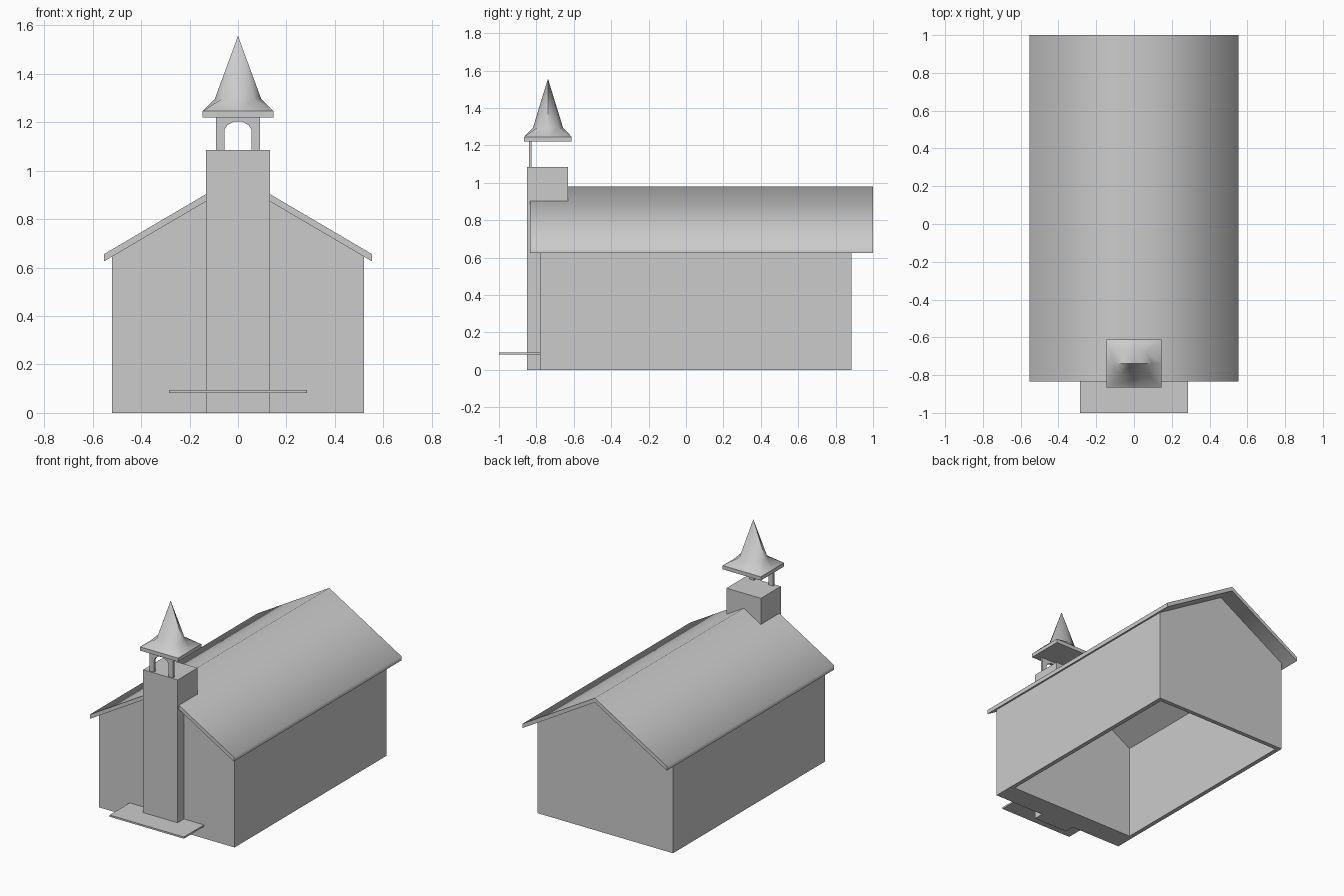
import bpy, bmesh, math

if "Cube" in bpy.data.objects:
    bpy.data.objects.remove(bpy.data.objects["Cube"])

def finish(name, bm, smooth=None):
    bmesh.ops.recalc_face_normals(bm, faces=bm.faces[:])
    me = bpy.data.meshes.new(name)
    bm.to_mesh(me)
    bm.free()
    ob = bpy.data.objects.new(name, me)
    bpy.context.collection.objects.link(ob)
    bpy.ops.object.select_all(action='DESELECT')
    ob.select_set(True)
    bpy.context.view_layer.objects.active = ob
    if smooth:
        bpy.ops.object.shade_smooth_by_angle(angle=math.radians(smooth))
    return ob

def prism(name, profile, y0, y1, smooth=None):
    """Extrude an x-z outline along y."""
    bm = bmesh.new()
    face = bm.faces.new([bm.verts.new((x, y0, z)) for x, z in profile])
    ext = bmesh.ops.extrude_face_region(bm, geom=[face])
    moved = [v for v in ext['geom'] if isinstance(v, bmesh.types.BMVert)]
    bmesh.ops.translate(bm, verts=moved, vec=(0, y1 - y0, 0))
    return finish(name, bm, smooth)

def box(name, x, y0, y1, z0, z1):
    return prism(name, [(-x, z0), (x, z0), (x, z1), (-x, z1)], y0, y1)

SLOPE = 0.588
def under(x):
    return 0.951 - SLOPE * x

def house(x, z0):
    return [(-x, z0), (x, z0), (x, under(x)), (0, under(0)), (-x, under(x))]

# hollow nave, open underneath, thick front wall
walls = prism("walls", house(0.52, 0), -0.78, 0.885)
cutter = prism("interior_cutter", house(0.49, -0.1)[:2] + [
    (0.49, under(0.49) - 0.002), (0, under(0) - 0.002), (-0.49, under(0.49) - 0.002)], -0.63, 0.855)
mod = walls.modifiers.new("hollow", 'BOOLEAN')
mod.operation = 'DIFFERENCE'
mod.solver = 'EXACT'
mod.object = cutter
bpy.context.view_layer.objects.active = walls
bpy.ops.object.modifier_apply(modifier=mod.name)
bpy.data.objects.remove(cutter)

# gabled roof slab
E = 0.553
prism("roof", [(-E, under(E)), (0, under(0)), (E, under(E)),
               (E, under(E) + 0.03), (0, under(0) + 0.03), (-E, under(E) + 0.03)],
      -0.835, 1.0, smooth=65)

# tower and entrance step
box("tower", 0.132, -0.85, -0.632, 0, 1.085)
box("entrance_step", 0.285, -1.0, -0.78, 0.082, 0.094)

# arched belfry screen near the tower front
arch = [(0.056, 1.08), (0.056, 1.167), (0.045, 1.188), (0.015, 1.204)]
outline = [(-0.091, 1.08), (-0.091, 1.225), (0.091, 1.225), (0.091, 1.08)]
prism("belfry_arch", outline + arch + [(-x, z) for x, z in reversed(arch)], -0.84, -0.825)

# spire: rectangular eave slab, flared skirt, pointed cone
CY = -0.738
dirs = [(1, 0), (1, 1), (0, 1), (-1, 1), (-1, 0), (-1, -1), (0, -1), (1, -1)]
bm = bmesh.new()
def ring(rx, ry, z, is_round):
    k = [math.hypot(a, b) if is_round else 1 for a, b in dirs]
    return [bm.verts.new((a * rx / n, CY + b * ry / n, z)) for (a, b), n in zip(dirs, k)]
rings = [ring(0.146, 0.127, 1.22, False), ring(0.146, 0.127, 1.246, False),
         ring(0.096, 0.08, 1.296, True)]
tip = bm.verts.new((0, CY, 1.557))
bm.faces.new(rings[0])
for i in range(8):
    j = (i + 1) % 8
    for lo, hi in zip(rings, rings[1:]):
        bm.faces.new([lo[i], lo[j], hi[j], hi[i]])
    bm.faces.new([rings[2][i], rings[2][j], tip])
finish("spire", bm, smooth=44)
